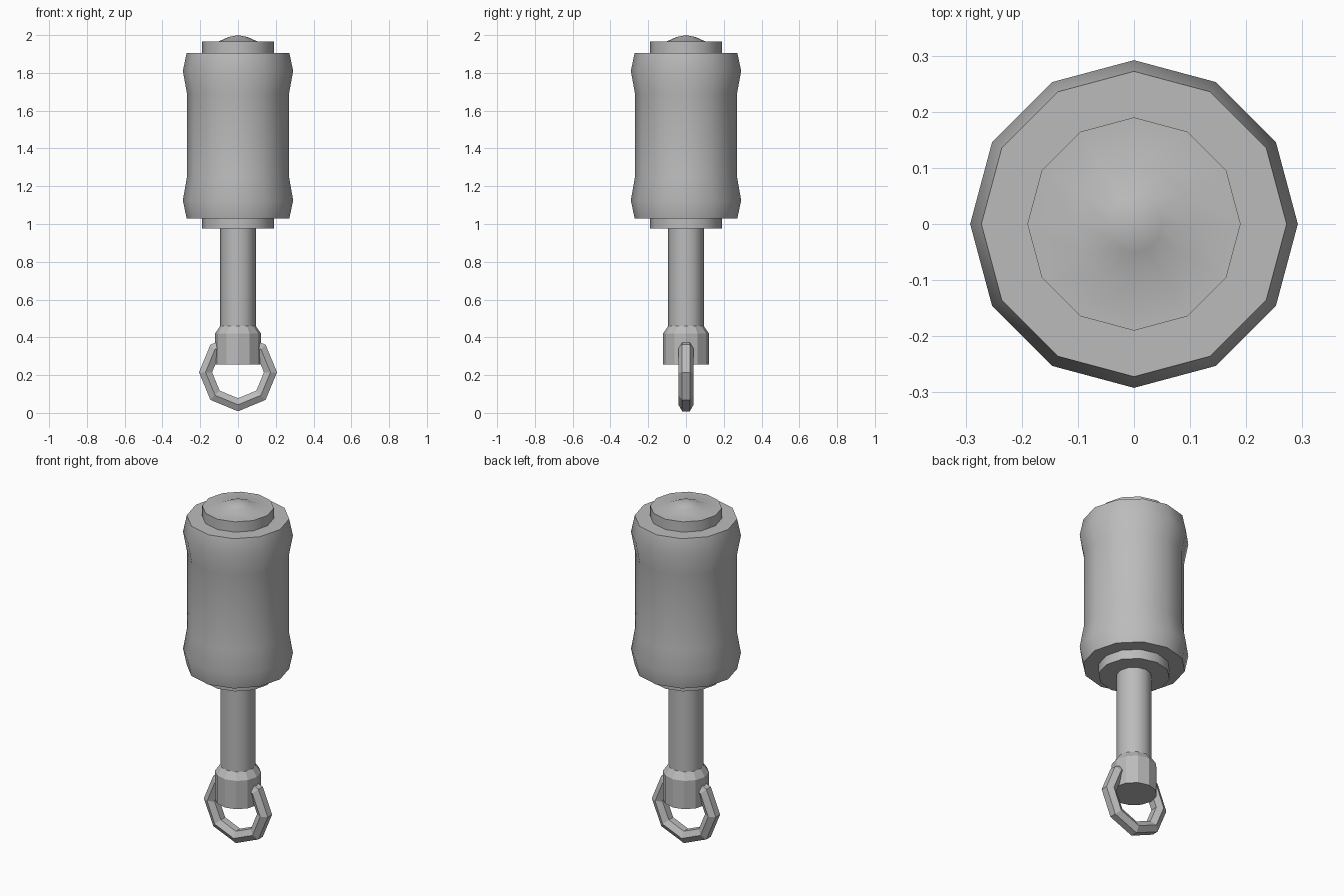
import bpy, bmesh, math

cube = bpy.data.objects.get("Cube")
if cube:
    bpy.data.objects.remove(cube)

SIDES = 12

metal = bpy.data.materials.new("plain grey")
metal.use_nodes = True
GREY = (0.5, 0.5, 0.5, 1)
metal.diffuse_color = GREY
metal.node_tree.nodes["Principled BSDF"].inputs["Base Color"].default_value = GREY


def finish(name, bm, smooth_angle):
    bmesh.ops.recalc_face_normals(bm, faces=bm.faces)
    mesh = bpy.data.meshes.new(name)
    bm.to_mesh(mesh)
    bm.free()
    mesh.materials.append(metal)
    obj = bpy.data.objects.new(name, mesh)
    bpy.context.collection.objects.link(obj)
    if smooth_angle:
        bpy.ops.object.select_all(action='DESELECT')
        obj.select_set(True)
        bpy.context.view_layer.objects.active = obj
        bpy.ops.object.shade_smooth_by_angle(angle=math.radians(smooth_angle))
    return obj


def lathe(name, profile, smooth_angle=0):
    """Turn (radius, height) points around z; the ends are closed."""
    bm = bmesh.new()
    rings = []
    for r, z in profile:
        if r == 0:
            rings.append([bm.verts.new((0, 0, z))] * SIDES)
        else:
            rings.append([bm.verts.new((r * math.cos(a), r * math.sin(a), z))
                          for a in (math.tau * i / SIDES for i in range(SIDES))])
    for low, high in zip(rings, rings[1:]):
        for i in range(SIDES):
            j = (i + 1) % SIDES
            corners = dict.fromkeys((low[i], low[j], high[j], high[i]))
            bm.faces.new(list(corners))
    for (r, z), ring in zip((profile[0], profile[-1]), (rings[0], rings[-1])):
        if r:
            bm.faces.new(ring)
    return finish(name, bm, smooth_angle)


def ring_loop(name, centre_z, major, minor, segments, tube_sides):
    """Faceted ring standing in the xz plane."""
    bm = bmesh.new()
    loops = []
    for i in range(segments):
        a = math.tau * i / segments
        loop = []
        for k in range(tube_sides):
            t = math.tau * (k + 0.5) / tube_sides
            r = major + minor * math.cos(t)
            loop.append(bm.verts.new((r * math.cos(a), minor * math.sin(t),
                                      centre_z + r * math.sin(a))))
        loops.append(loop)
    for i in range(segments):
        a, b = loops[i], loops[(i + 1) % segments]
        for k in range(tube_sides):
            n = (k + 1) % tube_sides
            bm.faces.new((a[k], a[n], b[n], b[k]))
    return finish(name, bm, 0)


# Handle barrel, flared near both ends
lathe("barrel", [(0.272, 1.03), (0.292, 1.125), (0.27, 1.25),
                 (0.27, 1.69), (0.292, 1.81), (0.272, 1.905)], 35)

# Stepped discs at both ends, the upper one with a shallow dome
lathe("lower_disc", [(0.19, 0.975), (0.19, 1.035)], 35)
lathe("upper_disc", [(0.19, 1.9), (0.19, 1.965), (0.105, 1.966),
                     (0.05, 1.99), (0, 2.0)], 35)

# Shaft and its collar
lathe("shaft", [(0.094, 0.44), (0.094, 0.98)], 35)
lathe("collar", [(0.122, 0.255), (0.122, 0.42), (0.094, 0.46)])

# Hanging ring passing through the collar
ring_loop("hanging_ring", 0.215, 0.172, 0.04, 8, 6)
